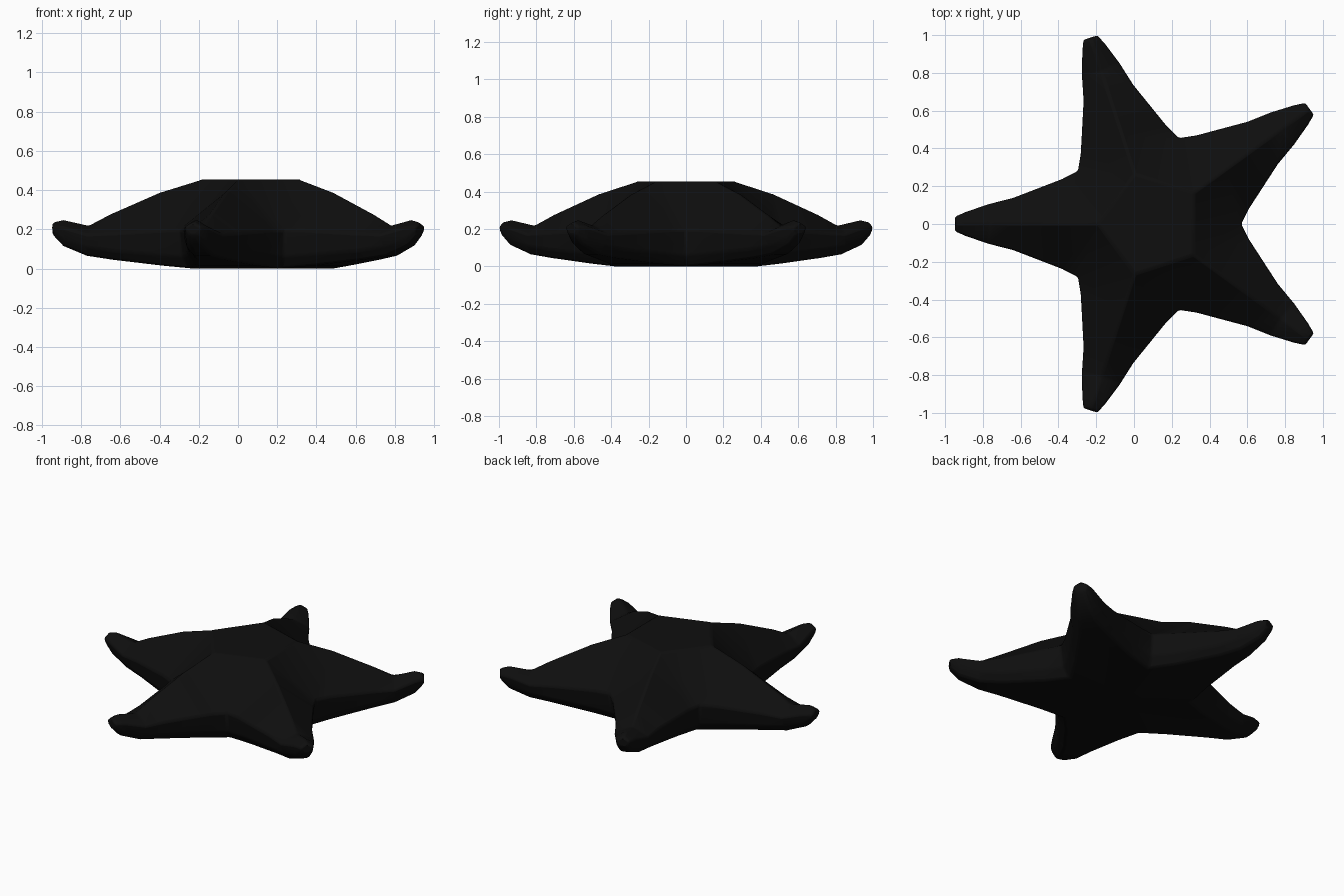
import bpy, bmesh, math
from mathutils import Matrix, Vector

cube = bpy.data.objects.get("Cube")
if cube:
    bpy.data.objects.remove(cube)

# Near-black skin
skin = bpy.data.materials.new("near_black")
skin.use_nodes = True
colour = (0.0045, 0.0045, 0.0045, 1)
skin.diffuse_color = colour
skin.node_tree.nodes["Principled BSDF"].inputs["Base Color"].default_value = colour

# Arm stations from valley to tip: ridge, belt, lower side, underside as (r, half width, z)
STATIONS = [
    [(.28, 0, .455), (.388, .282, .195), (.372, .27, .06), (.33, .24, 0)],
    [(.49, 0, .39), (.47, .24, .195), (.48, .215, .07), (.48, .17, .015)],
    [(.74, 0, .28), (.73, .14, .18), (.73, .125, .09), (.73, .08, .045)],
    [(.85, 0, .22), (.86, .108, .175), (.86, .09, .11), (.86, .05, .065)],
    [(.98, 0, .25), (.98, .066, .21), (.98, .055, .15), (.98, .03, .115)],
    [(1.03, 0, .238), (1.04, .04, .215), (1.04, .035, .19), (1.03, .02, .168)],
]
CENTRE = Vector((.09, 0, 0))
bm = bmesh.new()
ridge_starts, undersides = [], []

for arm in range(5):
    turn = Matrix.Rotation(math.pi + arm * math.tau / 5, 3, "Z")
    rings = []
    for half in STATIONS:
        outline = half + [(r, -w, z) for r, w, z in reversed(half[1:])]
        rings.append([bm.verts.new(turn @ Vector(p) + CENTRE) for p in outline])
    # Skin of the arm
    for a, b in zip(rings, rings[1:]):
        for i in range(len(a)):
            j = (i + 1) % len(a)
            if a is rings[0] and i == 3:
                continue
            bm.faces.new((a[i], a[j], b[j], b[i]))
    bm.faces.new(rings[-1])
    ridge_starts.append(rings[0][0])
    undersides += [rings[0][4], rings[1][4], rings[1][3], rings[0][3]]
    if arm:
        # Sloping web between neighbouring arms
        bm.faces.new((last[0], last[1], rings[0][0]))
    else:
        first = rings[0]
    last = rings[0]
bm.faces.new((last[0], last[1], first[0]))

# Flat crown and star-shaped underside
bm.faces.new(ridge_starts)
bottom_centre = bm.verts.new(CENTRE)
for a, b in zip(undersides, undersides[1:] + undersides[:1]):
    if (a.co - b.co).length > 0.001:
        bm.faces.new((bottom_centre, a, b))

bmesh.ops.remove_doubles(bm, verts=bm.verts, dist=0.001)
bmesh.ops.recalc_face_normals(bm, faces=bm.faces)
mesh = bpy.data.meshes.new("starfish_body")
bm.to_mesh(mesh)
bm.free()
mesh.materials.append(skin)
body = bpy.data.objects.new("starfish_body", mesh)
bpy.context.collection.objects.link(body)

# Soften the edges slightly
bevel = body.modifiers.new("soft_edges", "BEVEL")
bevel.width = 0.012
bevel.segments = 2
bevel.limit_method = "ANGLE"
bevel.angle_limit = math.radians(25)

bpy.ops.object.select_all(action="DESELECT")
body.select_set(True)
bpy.context.view_layer.objects.active = body
bpy.ops.object.shade_smooth_by_angle(angle=math.radians(30))
